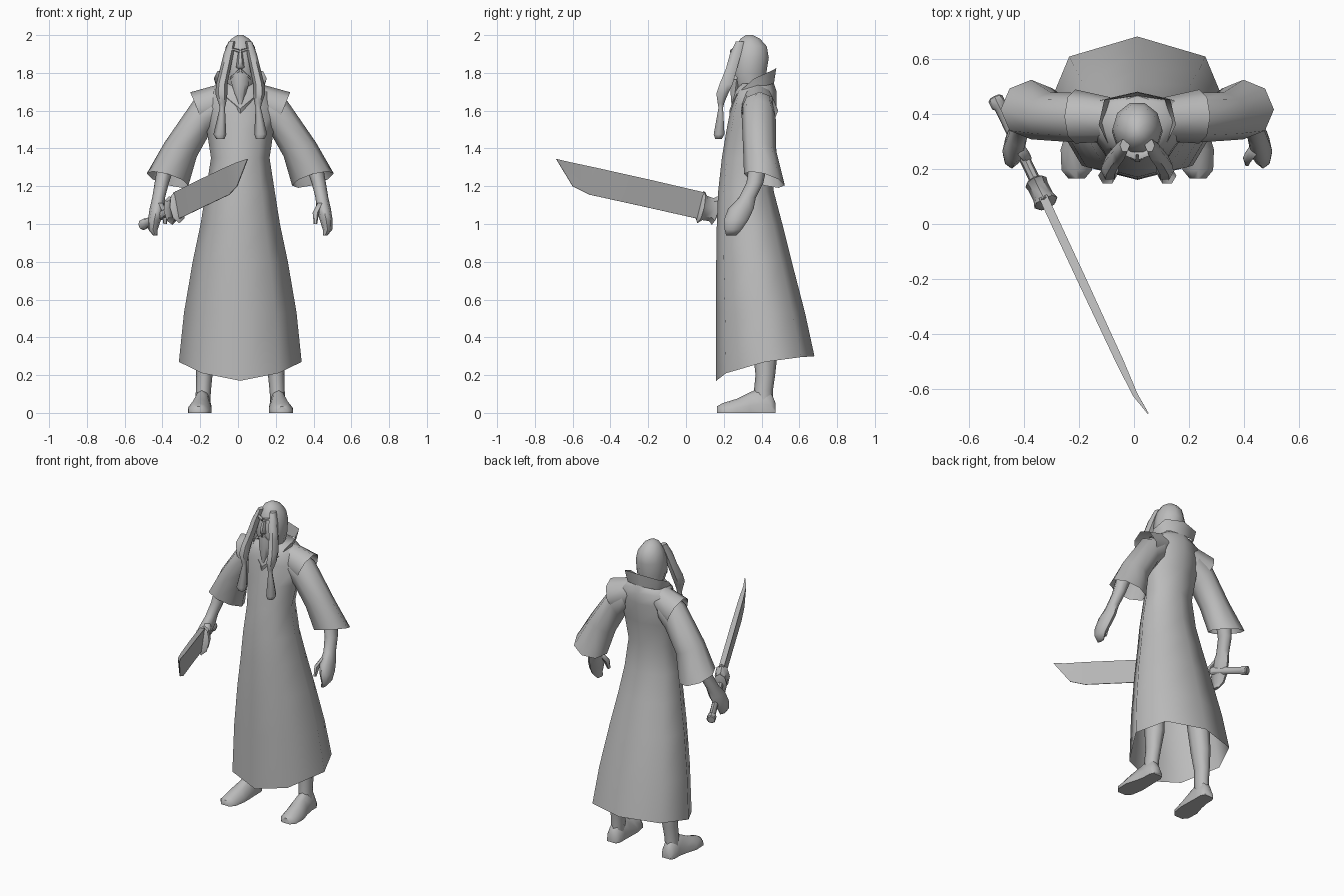
import bpy, bmesh, math
from mathutils import Vector

CX = 0.012  # body centre line
grey = bpy.data.materials.new("plain_grey")
grey.diffuse_color = (0.5, 0.5, 0.5, 1)


def loft(name, rings, caps=(True, True), angle=60, closed=True):
    """Skin a list of equal-length point rings."""
    bm = bmesh.new()
    vs = [[bm.verts.new(p) for p in r] for r in rings]
    n = len(vs[0])
    for a, b in zip(vs, vs[1:]):
        for i in range(n if closed else n - 1):
            j = (i + 1) % n
            bm.faces.new((a[i], a[j], b[j], b[i]))
    if caps[0]:
        bm.faces.new(vs[0][::-1])
    if caps[1]:
        bm.faces.new(vs[-1])
    bmesh.ops.recalc_face_normals(bm, faces=bm.faces)
    me = bpy.data.meshes.new(name)
    bm.to_mesh(me)
    bm.free()
    me.materials.append(grey)
    ob = bpy.data.objects.new(name, me)
    bpy.context.collection.objects.link(ob)
    bpy.ops.object.select_all(action='DESELECT')
    ob.select_set(True)
    bpy.context.view_layer.objects.active = ob
    bpy.ops.object.shade_smooth_by_angle(angle=math.radians(angle))
    return ob


def ellipse(c, u, v, n):
    c, u, v = Vector(c), Vector(u), Vector(v)
    return [c + u * math.cos(2 * math.pi * i / n) + v * math.sin(2 * math.pi * i / n)
            for i in range(n)]


def stack(name, sections, n=8, side=1, caps=(True, True)):
    """Stack of level ellipses given as (x, y, z, rx, ry)."""
    return loft(name, [ellipse((CX + side * x, y, z), (rx, 0, 0), (0, ry, 0), n)
                       for x, y, z, rx, ry in sections], caps)


def sleeve_tube(name, sections, side, n=8):
    """Open tube of tilted ellipses given as (x, y, z, ru, rv, tilt, rear drop)."""
    rings = []
    for x, y, z, ru, rv, tilt, drop in sections:
        t = math.radians(tilt)
        rings.append(ellipse((CX + side * x, y, z),
                             (side * ru * math.cos(t), 0, ru * math.sin(t)),
                             (0, rv, -drop), n))
    return loft(name, rings, (False, False))


# Robe: half outline (width fraction, depth fraction), mirrored into a ring
half = [(0, 0), (.62, .1), (1, .5), (.76, .86), (0, 1)]
outline = half + [(-x, d) for x, d in half[-2:0:-1]]
hem_lift = {0: 0, .1: .04, .5: .1, .86: .125, 1: .13}
robe_levels = [  # z, half width, front y, back y
    (.53, .298, .16, .63), (.80, .252, .16, .56), (1.0, .21, .163, .51),
    (1.17, .183, .17, .465), (1.35, .155, .19, .45), (1.5, .178, .215, .465),
    (1.63, .195, .24, .48), (1.70, .175, .255, .48), (1.745, .11, .28, .465)]
rings = [[(CX + x * .325, .16 + d * .52, .17 + hem_lift[d]) for x, d in outline]]
rings += [[(CX + x * w, f + d * (b - f), z) for x, d in outline]
          for z, w, f, b in robe_levels]
loft("robe", rings, (False, True))

# Standing collar, high behind and dipping to a point in front
low = [(0, .23, 1.585), (.09, .28, 1.66), (.125, .37, 1.72), (.1, .45, 1.74), (0, .465, 1.74)]
top = [(0, .232, 1.61), (.095, .27, 1.69), (.14, .36, 1.77), (.12, .45, 1.81), (0, .478, 1.825)]
loft("collar", [[(CX + x, y, z) for x, y, z in h] +
                [(CX - x, y, z) for x, y, z in h[-2:0:-1]] for h in (low, top)],
     (False, False))

# Head, bald crown and narrow beard
stack("head", [(0, .36, 1.62, .055, .06), (0, .345, 1.72, .07, .08),
               (0, .335, 1.80, .092, .095), (0, .345, 1.88, .09, .098),
               (0, .347, 1.94, .076, .085), (0, .34, 1.98, .048, .055),
               (0, .335, 2.0, .015, .02)], 10)
stack("beard", [(0, .27, 1.80, .05, .035), (0, .265, 1.74, .045, .035),
                (0, .255, 1.66, .02, .02), (0, .25, 1.60, .005, .006)], 6)
stack("nose", [(0, .262, 1.92, .01, .012), (0, .243, 1.86, .018, .02),
               (0, .245, 1.83, .022, .02), (0, .255, 1.82, .012, .01)], 6)

for s, tag in ((1, "left"), (-1, "right")):
    # Long hair strand with a tied, flared tassel
    stack(tag + "_hair_strand", [
        (.045, .285, 1.965, .018, .025), (.062, .262, 1.90, .026, .034),
        (.08, .24, 1.82, .028, .034), (.098, .212, 1.74, .03, .04),
        (.1, .192, 1.69, .032, .036), (.095, .185, 1.64, .02, .02),
        (.095, .184, 1.615, .014, .014), (.108, .175, 1.475, .034, .033),
        (.105, .172, 1.45, .022, .02)], 6, s)
    # Long eyebrow and moustache ridges
    for part, z, dx, dz in (("brow", 1.915, .055, .015), ("moustache", 1.815, .055, -.045)):
        loft(f"{tag}_{part}", [
            ellipse((CX + s * .004, .245, z), (0, .016, 0), (0, 0, .01), 5),
            ellipse((CX + s * dx, .262, z + dz), (0, .012, 0), (0, 0, .006), 5)])
    # Shoulder flap and flared sleeve
    sleeve_tube(tag + "_shoulder_flap", [(.10, .38, 1.655, .085, .08, 78, 0),
                                         (.225, .39, 1.60, .105, .098, 68, 0)], s)
    sleeve_tube(tag + "_sleeve", [(.13, .38, 1.62, .085, .085, 75, 0),
                                  (.205, .385, 1.565, .1, .09, 66, 0),
                                  (.315, .39, 1.395, .093, .088, 24, .01),
                                  (.385, .415, 1.235, .115, .108, 16, .03)], s)
    # Forearm with curled hand, and thumb
    stack(tag + "_arm", [
        (.38, .39, 1.36, .05, .05), (.415, .365, 1.22, .038, .045),
        (.432, .325, 1.14, .034, .045), (.442, .29, 1.08, .038, .068),
        (.455, .265, 1.02, .034, .064), (.462, .25, .97, .025, .045),
        (.45, .24, .94, .012, .028)], 8, s)
    stack(tag + "_thumb", [(.425, .275, 1.11, .016, .025), (.4, .24, 1.06, .017, .022),
                           (.398, .22, 1.0, .009, .012)], 6, s)
    # Leg
    stack(tag + "_leg", [
        (.17, .40, .60, .07, .075), (.18, .42, .32, .055, .065),
        (.19, .42, .20, .043, .052), (.195, .41, .12, .04, .05),
        (.2, .41, .04, .04, .05)], 8, s)
    # Shoe: flat sole, domed sections running from toe to heel
    shoe = []
    for y, x, w, h in ((.165, .22, .03, .035), (.195, .22, .055, .052), (.27, .215, .063, .075),
                       (.34, .205, .052, .11), (.40, .2, .045, .135), (.45, .2, .045, .11),
                       (.475, .2, .032, .05)):
        shoe.append([(CX + s * (x + w * a), y, h * b) for a, b in
                     ((-1, 0), (-1, .35), (-.55, .85), (0, 1), (.55, .85), (1, .35), (1, 0))])
    loft(tag + "_shoe", shoe)

# Sword: axis runs forward, inward and slightly up from the right hand
end, guard = Vector((-.505, .46, .995)), Vector((-.345, .13, 1.077))
axis = (guard - end).normalized()
across = axis.cross(Vector((0, 0, 1))).normalized()
up = across.cross(axis)


def sword_part(name, sections, n):
    """Ellipses along the sword axis: (distance from guard, width, height)."""
    loft(name, [ellipse(guard + axis * d, across * w, up * h, n)
                for d, w, h in sections], angle=40)


sword_part("sword_handle", [(-.375, .022, .024), (-.37, .028, .03), (-.34, .028, .03),
                            (-.33, .02, .024), (0, .02, .024)], 8)
sword_part("sword_guard", [(-.035, .03, .05), (-.025, .042, .078), (-.005, .038, .062),
                           (.035, .038, .066), (.06, .046, .088), (.068, .036, .07)], 8)

# Blade: thick spine above, sharp edge below, clipped point
spine = [(.1, 1.165), (-.2, 1.235), (-.5, 1.302), (-.62, 1.328), (-.688, 1.345)]
edge = [(.075, 1.025), (-.25, 1.098), (-.51, 1.155), (-.60, 1.20), (-.686, 1.342)]
blade = []
for (ys, zs), (ye, ze), t in zip(spine, edge, (.016, .016, .014, .009, .002)):
    def on_plane(y, z):
        return Vector((-.33 + (.1 - y) * .465 + (.015 if y < -.65 else 0), y, z))
    blade.append([on_plane(ys, zs) + across * t, on_plane(ye, ze) + across * .002,
                  on_plane(ye, ze) - across * .002, on_plane(ys, zs) - across * t])
loft("sword_blade", blade, angle=25)
